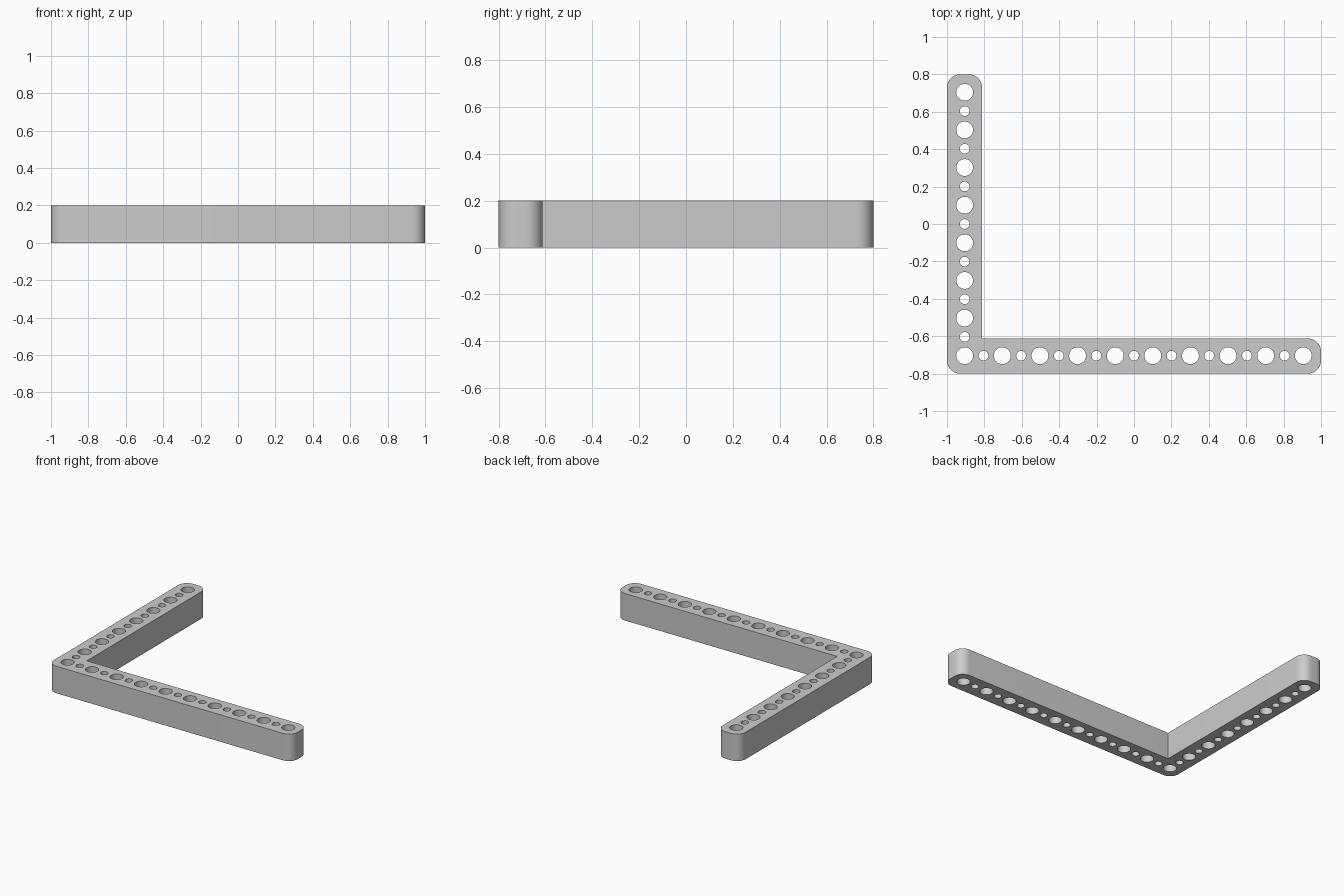
import bpy
import bmesh
from math import cos, sin, pi, radians

cube = bpy.data.objects.get("Cube")
if cube:
    bpy.data.objects.remove(cube, do_unlink=True)

HALF_X, HALF_Y = 1.0, 0.8
WIDTH, HEIGHT = 0.188, 0.2
FILLET = 0.07
PITCH = 0.2012
BIG, SMALL = 0.045, 0.026

mat = bpy.data.materials.new("light grey")
mat.use_nodes = True
colour = (0.6, 0.6, 0.6, 1)
mat.diffuse_color = colour
mat.node_tree.nodes["Principled BSDF"].inputs["Base Color"].default_value = colour


def arc(cx, cy, r, start, sweep, steps):
    """Points along an arc, angles in degrees."""
    angles = [radians(start + sweep * i / steps) for i in range(steps + 1)]
    return [(cx + r * cos(a), cy + r * sin(a)) for a in angles]


def add_loop(bm, points):
    verts = [bm.verts.new((x, y, 0)) for x, y in points]
    for a, b in zip(verts, verts[1:] + verts[:1]):
        bm.edges.new((a, b))


# L-shaped outline: rounded outer corners, sharp inner corner
inner_x, inner_y = -HALF_X + WIDTH, -HALF_Y + WIDTH
corners = [
    (-HALF_X + FILLET, -HALF_Y + FILLET, 180),
    (HALF_X - FILLET, -HALF_Y + FILLET, 270),
    (HALF_X - FILLET, inner_y - FILLET, 0),
    None,
    (inner_x - FILLET, HALF_Y - FILLET, 0),
    (-HALF_X + FILLET, HALF_Y - FILLET, 90),
]
outline = []
for corner in corners:
    if corner:
        cx, cy, start = corner
        outline += arc(cx, cy, FILLET, start, 90, 10)
    else:
        outline.append((inner_x, inner_y))

bm = bmesh.new()
add_loop(bm, outline)

# Alternating big and small holes along both arms
x0, y0 = -4.5 * PITCH, -3.5 * PITCH
holes = [(x0 + i * PITCH / 2, y0, i) for i in range(19)]
holes += [(x0, y0 + i * PITCH / 2, i) for i in range(1, 15)]
for x, y, i in holes:
    radius = SMALL if i % 2 else BIG
    add_loop(bm, arc(x, y, radius, 0, 360, 32)[:-1])

# Fill the plate around the holes and raise it into a solid beam
bmesh.ops.triangle_fill(bm, edges=bm.edges[:], use_beauty=True, normal=(0, 0, 1))
raised = bmesh.ops.extrude_face_region(bm, geom=bm.faces[:], use_keep_orig=True)
top = [g for g in raised["geom"] if isinstance(g, bmesh.types.BMVert)]
bmesh.ops.translate(bm, verts=top, vec=(0, 0, HEIGHT))
bmesh.ops.recalc_face_normals(bm, faces=bm.faces[:])

mesh = bpy.data.meshes.new("perforated_angle_beam")
bm.to_mesh(mesh)
bm.free()
mesh.materials.append(mat)
beam = bpy.data.objects.new("perforated_angle_beam", mesh)
bpy.context.collection.objects.link(beam)

bpy.ops.object.select_all(action="DESELECT")
beam.select_set(True)
bpy.context.view_layer.objects.active = beam
bpy.ops.object.shade_smooth_by_angle(angle=radians(30))
